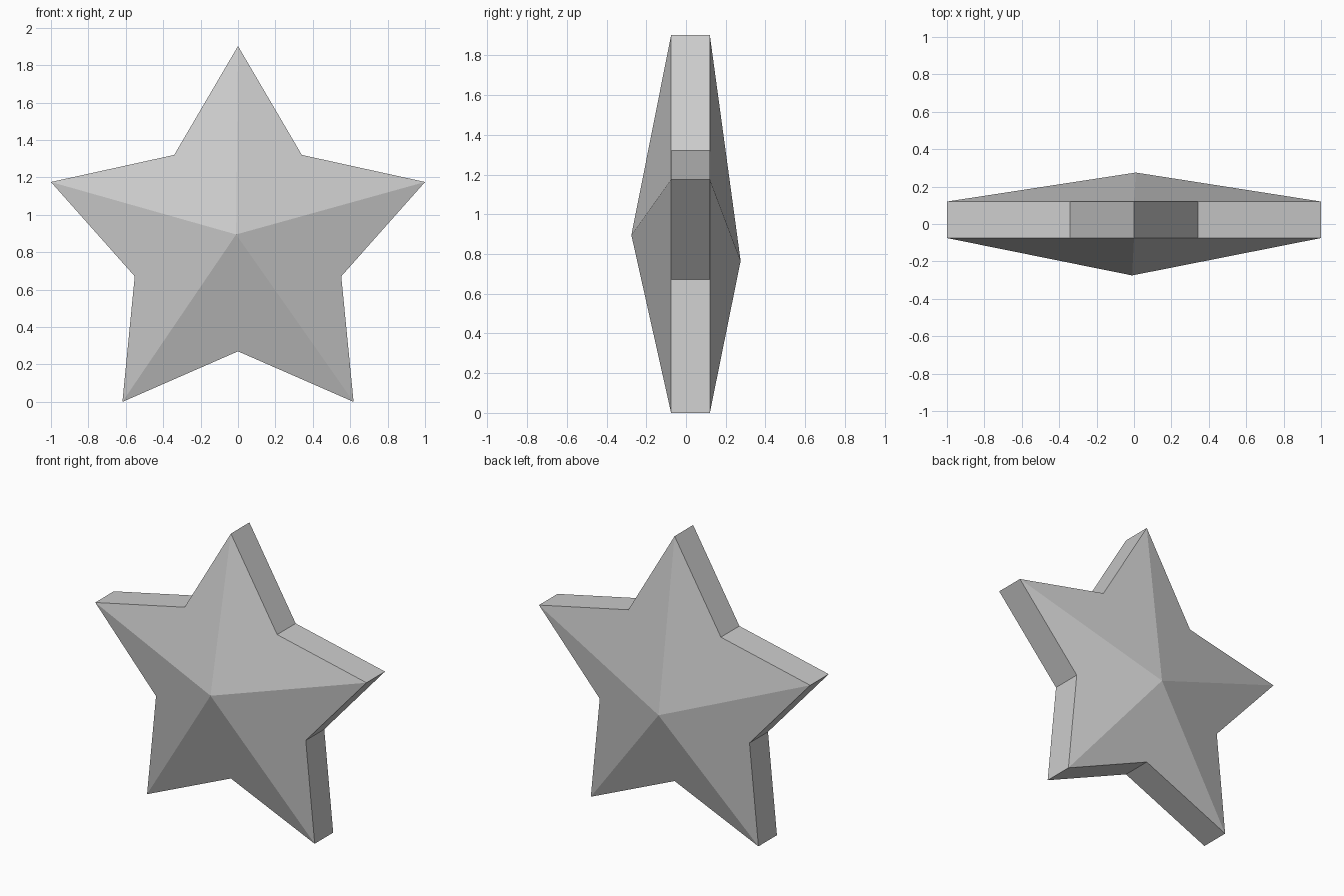
import bpy, bmesh, math

if "Cube" in bpy.data.objects:
    bpy.data.objects.remove(bpy.data.objects["Cube"])

TIP_R = 1 / math.cos(math.radians(18))   # arm tips span 2 units
VALLEY_R = 0.5805
CENTRE_Z = TIP_R * math.cos(math.radians(36))   # lower tips rest on the ground
FRONT_Y, BACK_Y = -0.075, 0.12

grey = bpy.data.materials.new("grey")
grey.diffuse_color = (0.6, 0.6, 0.6, 1)
grey.use_nodes = True
grey.node_tree.nodes["Principled BSDF"].inputs["Base Color"].default_value = grey.diffuse_color

bm = bmesh.new()


def star_ring(y):
    """Alternating tips (even) and valleys (odd), starting at the top tip."""
    ring = []
    for i in range(10):
        r = VALLEY_R if i % 2 else TIP_R
        a = math.radians(36 * i)
        ring.append(bm.verts.new((r * math.sin(a), y, CENTRE_Z + r * math.cos(a))))
    return ring


front, back = star_ring(FRONT_Y), star_ring(BACK_Y)

# rim walls
for i in range(10):
    j = (i + 1) % 10
    bm.faces.new((front[i], front[j], back[j], back[i]))

# raised facets: one four-sided facet per valley, meeting at an off-centre peak
for ring, peak_co in ((front, (-0.01, -0.275, 0.895)), (back, (0.01, 0.275, 0.765))):
    peak = bm.verts.new(peak_co)
    for i in range(0, 10, 2):
        bm.faces.new((peak, ring[i], ring[i + 1], ring[(i + 2) % 10]))

bmesh.ops.recalc_face_normals(bm, faces=bm.faces)
mesh = bpy.data.meshes.new("star")
bm.to_mesh(mesh)
bm.free()
mesh.materials.append(grey)
star = bpy.data.objects.new("star", mesh)
bpy.context.collection.objects.link(star)
